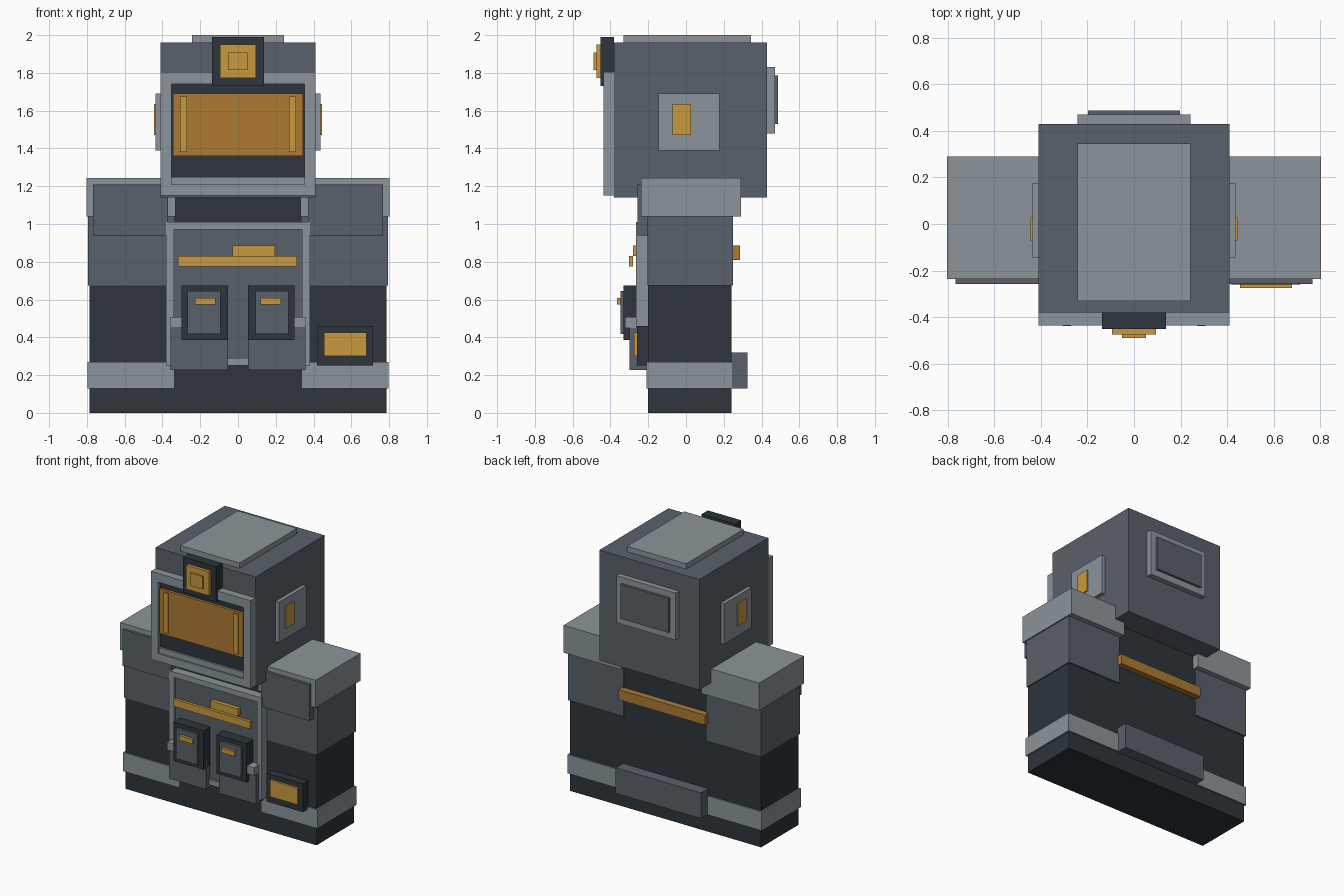
import bpy
import bmesh
from mathutils import Matrix, Vector

cube = bpy.data.objects.get("Cube")
if cube:
    bpy.data.objects.remove(cube, do_unlink=True)


def srgb(c):
    c /= 255
    return c / 12.92 if c <= 0.04045 else ((c + 0.055) / 1.055) ** 2.4


def material(name, r, g, b):
    col = (srgb(r), srgb(g), srgb(b), 1)
    m = bpy.data.materials.new(name)
    m.diffuse_color = col
    m.use_nodes = True
    m.node_tree.nodes["Principled BSDF"].inputs["Base Color"].default_value = col
    return m


LIGHT = material("light grey", 139, 149, 155)
GREY = material("mid grey", 90, 97, 106)
DARK = material("charcoal", 45, 53, 59)
GOLD = material("gold", 201, 154, 62)
AMBER = material("dark amber", 174, 122, 51)


def build(name, mat, boxes):
    """One object made of boxes, each given as x, y and z ranges."""
    bm = bmesh.new()
    for x, y, z in boxes:
        lo, hi = Vector((x[0], y[0], z[0])), Vector((x[1], y[1], z[1]))
        size = hi - lo
        bmesh.ops.create_cube(bm, size=1, matrix=Matrix.Translation((lo + hi) / 2)
                              @ Matrix.Diagonal((*size, 1)))
    me = bpy.data.meshes.new(name)
    bm.to_mesh(me)
    bm.free()
    me.materials.append(mat)
    ob = bpy.data.objects.new(name, me)
    bpy.context.collection.objects.link(ob)
    return ob


def box(name, mat, x, y, z):
    return build(name, mat, [(x, y, z)])


def pair(name, mat, x, y, z):
    """The same box on the left (+x) and the right (-x)."""
    box("left_" + name, mat, x, y, z)
    box("right_" + name, mat, (-x[1], -x[0]), y, z)


def frame(name, mat, w, y, z, inner_w, inner_z):
    """Rectangular border facing the front."""
    build(name, mat, [((-w, -inner_w), y, z), ((inner_w, w), y, z),
                      ((-inner_w, inner_w), y, (z[0], inner_z[0])),
                      ((-inner_w, inner_w), y, (inner_z[1], z[1]))])


# Body core and base
box("lower_body", DARK, (-0.785, 0.785), (-0.2, 0.24), (0, 0.675))
box("torso_core", DARK, (-0.34, 0.34), (-0.2, 0.24), (0.675, 1.14))
pair("base_band", LIGHT, (0.335, 0.797), (-0.208, 0.25), (0.13, 0.27))

# Arms and shoulders
pair("upper_arm", GREY, (0.34, 0.793), (-0.203, 0.25), (0.675, 1.04))
pair("shoulder_cap", LIGHT, (0.33, 0.803), (-0.237, 0.29), (1.04, 1.243))
pair("shoulder_plate", GREY, (0.37, 0.767), (-0.258, -0.2), (0.94, 1.208))

# Chest
frame("chest_frame", LIGHT, 0.38, (-0.265, -0.2), (0.25, 1.01), 0.34, (0.29, 0.97))
box("chest_panel", GREY, (-0.34, 0.34), (-0.25, -0.2), (0.29, 0.97))
box("chest_bar", GOLD, (-0.317, 0.312), (-0.302, -0.28), (0.775, 0.83))
box("chest_tab", GOLD, (-0.03, 0.195), (-0.28, -0.25), (0.83, 0.885))

# Waist plates, clips and pouches
pair("waist_plate", GREY, (0.053, 0.358), (-0.298, -0.2), (0.228, 0.45))
pair("waist_clip", LIGHT, (0.298, 0.357), (-0.322, -0.2), (0.45, 0.507))
pair("pouch", DARK, (0.053, 0.3), (-0.33, -0.25), (0.387, 0.675))
pair("pouch_flap", GREY, (0.092, 0.268), (-0.347, -0.33), (0.418, 0.645))
pair("pouch_latch", GOLD, (0.118, 0.228), (-0.366, -0.347), (0.573, 0.608))

# Side box
box("side_box", DARK, (0.417, 0.715), (-0.26, -0.2), (0.25, 0.46))
box("side_box_light", GOLD, (0.455, 0.68), (-0.276, -0.26), (0.302, 0.425))

# Back details
box("back_bar", AMBER, (-0.355, 0.355), (0.24, 0.287), (0.81, 0.885))
box("back_base_plate", GREY, (-0.35, 0.35), (0.24, 0.325), (0.13, 0.32))

# Head
box("head", GREY, (-0.41, 0.41), (-0.38, 0.43), (1.14, 1.96))
box("head_top_plate", LIGHT, (-0.243, 0.243), (-0.33, 0.345), (1.96, 2.0))
box("head_back_plate", LIGHT, (-0.243, 0.243), (0.43, 0.47), (1.48, 1.83))
box("head_back_inset", GREY, (-0.197, 0.197), (0.47, 0.488), (1.53, 1.785))
pair("ear_plate", LIGHT, (0.41, 0.437), (-0.145, 0.177), (1.39, 1.69))
pair("ear_light", GOLD, (0.437, 0.445), (-0.072, 0.027), (1.47, 1.635))

# Face
frame("face_frame", LIGHT, 0.41, (-0.437, -0.38), (1.152, 1.805), 0.352, (1.21, 1.74))
box("face_lip", LIGHT, (-0.352, 0.352), (-0.425, -0.38), (1.21, 1.25))
box("face_panel", DARK, (-0.352, 0.352), (-0.41, -0.38), (1.25, 1.74))
box("visor", AMBER, (-0.343, 0.343), (-0.43, -0.41), (1.36, 1.69))
pair("visor_strip", GOLD, (0.27, 0.307), (-0.438, -0.43), (1.38, 1.675))

# Forehead lamp
box("lamp_housing", DARK, (-0.137, 0.137), (-0.452, -0.38), (1.73, 1.99))
box("lamp_ring", GOLD, (-0.094, 0.094), (-0.475, -0.452), (1.772, 1.95))
box("lamp_centre", GOLD, (-0.051, 0.051), (-0.49, -0.475), (1.815, 1.908))
